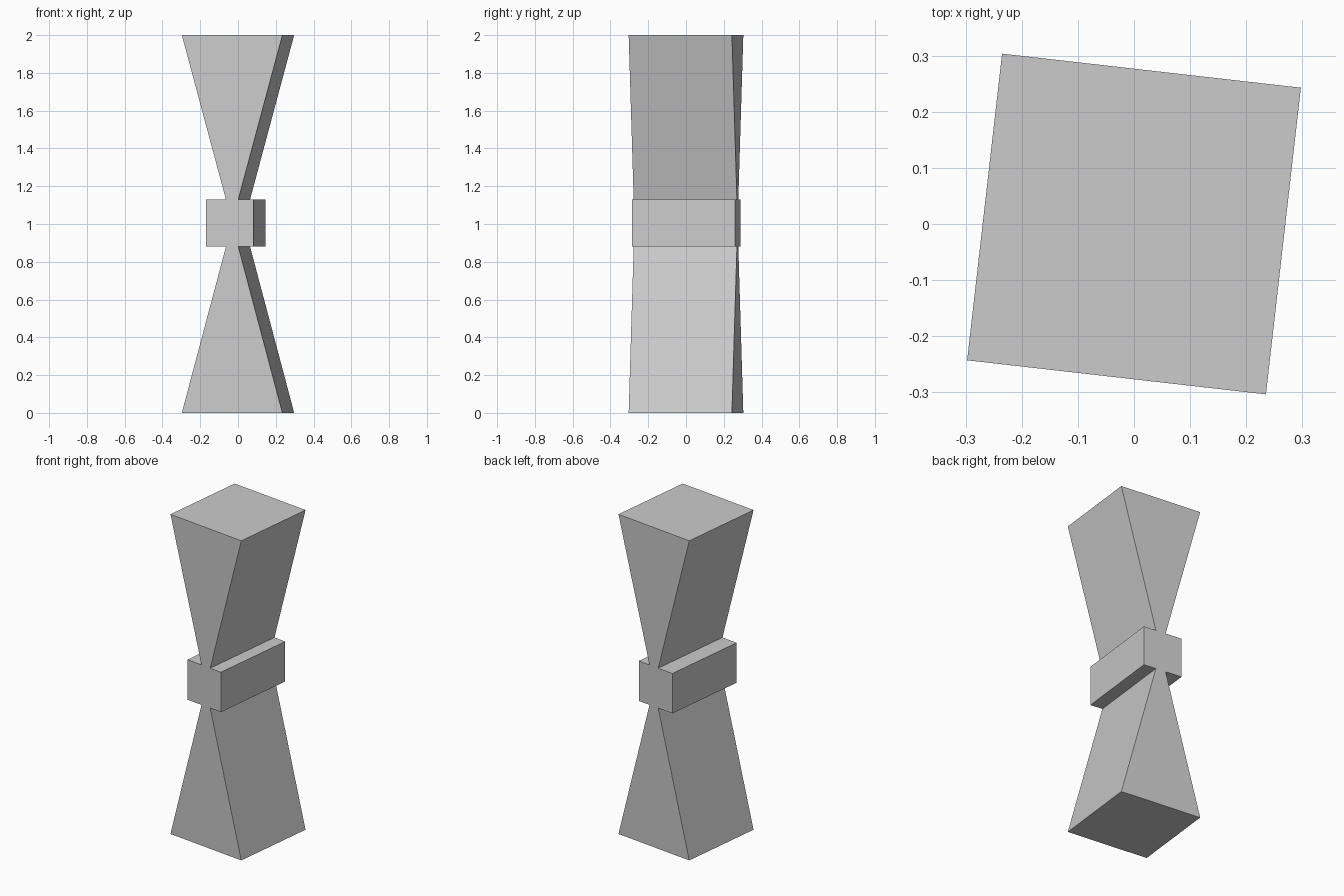
import bpy, bmesh, math
from mathutils import Matrix

if "Cube" in bpy.data.objects:
    bpy.data.objects.remove(bpy.data.objects["Cube"])

DEPTH = 0.55
TURN = math.radians(-6.5)

# Side profile (x, z): hourglass with a square band at the waist
half, neck, z0, z1 = 0.268, 0.033, 0.88, 1.13
band_l, band_r = -0.14, 0.114
right = [(half, 0), (neck, z0), (band_r, z0), (band_r, z1), (neck, z1), (half, 2)]
left = [(band_l if abs(x) == band_r else -x, z) for x, z in reversed(right)]

# Extrude the profile along y
bm = bmesh.new()
face = bm.faces.new([bm.verts.new((x, -DEPTH / 2, z)) for x, z in right + left])
ext = bmesh.ops.extrude_face_region(bm, geom=[face], use_keep_orig=True)
back = [g for g in ext["geom"] if isinstance(g, bmesh.types.BMVert)]
bmesh.ops.translate(bm, verts=back, vec=(0, DEPTH, 0))
bmesh.ops.recalc_face_normals(bm, faces=bm.faces)

# Slight turn about the vertical axis
bm.transform(Matrix.Rotation(TURN, 4, 'Z'))

mesh = bpy.data.meshes.new("hourglass_post")
bm.to_mesh(mesh)
bm.free()
bpy.context.collection.objects.link(bpy.data.objects.new("hourglass_post", mesh))
